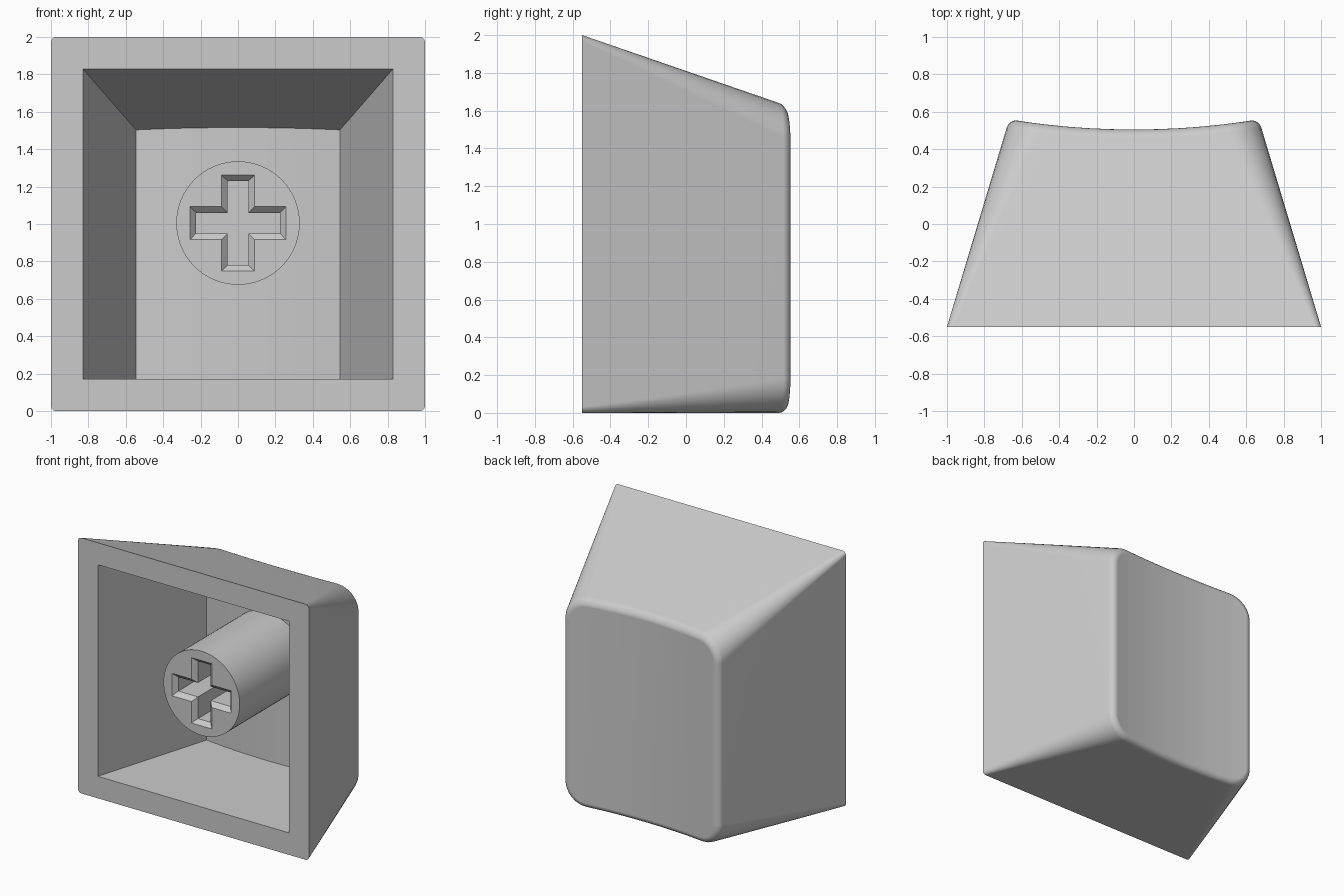
import bpy, bmesh
from math import pi, cos, sin, radians

if "Cube" in bpy.data.objects:
    bpy.data.objects.remove(bpy.data.objects["Cube"])

grey = bpy.data.materials.new("matte grey")
grey.use_nodes = True
COLOR = (0.6, 0.6, 0.6, 1)
grey.diffuse_color = COLOR
grey.node_tree.nodes["Principled BSDF"].inputs["Base Color"].default_value = COLOR

FRONT = -0.55
STEM_Z = 1.005


def dish(x):
    """Depth of the scooped back face, hollow across x."""
    return 0.505 + 0.05 * (x / 0.65) ** 2


def loft(name, rings, strip_cap=False):
    """Skin a list of equal-length closed rings and cap both ends."""
    bm = bmesh.new()
    loops = [[bm.verts.new(p) for p in ring] for ring in rings]
    n = len(loops[0])
    for a, b in zip(loops, loops[1:]):
        for i in range(n):
            j = (i + 1) % n
            bm.faces.new((a[i], a[j], b[j], b[i]))
    bm.faces.new(loops[0])
    last = loops[-1]
    if strip_cap:  # join upper and lower halves of the ring column by column
        for i in range(n // 2 - 1):
            bm.faces.new((last[i], last[i + 1], last[n - 2 - i], last[n - 1 - i]))
    else:
        bm.faces.new(last)
    bmesh.ops.recalc_face_normals(bm, faces=bm.faces)
    mesh = bpy.data.meshes.new(name)
    bm.to_mesh(mesh)
    bm.free()
    obj = bpy.data.objects.new(name, mesh)
    bpy.context.collection.objects.link(obj)
    mesh.materials.append(grey)
    return obj


def outline(hx, low, high, r, arc):
    """Rounded rectangle in x and z: upper half left to right, then lower back."""
    hz, cz = (high - low) / 2, (high + low) / 2
    left = [(pi - pi / 2 * k / max(arc, 1)) for k in range(arc + 1)]
    corner = [(-(hx - r) + r * cos(a), hz - r + r * sin(a)) for a in left]
    straight = [((hx - r) * (k / 4 - 1), hz) for k in range(1, 8)]
    upper = corner + straight + [(-x, z) for x, z in reversed(corner)]
    lower = [(x, -z) for x, z in reversed(upper)]
    return [(x, cz + z) for x, z in upper + lower]


def tapered_ring(t, drop, inset, wall, start, r, arc):
    """One ring of the tapered body; t runs from the open front to the dish."""
    def at(y):
        d = y - FRONT
        return outline(1 - wall - 0.3 * d - inset, wall + inset,
                       2 - wall - 0.345 * d - inset, r, arc)
    ring = []
    for i, (x, z) in enumerate(at(start + t * (0.51 - drop - start))):
        y = start + t * (dish(x) - drop - start)
        px, pz = at(y)[i]
        ring.append((px, y, pz))
    return ring


def cut(obj, cutter):
    mod = obj.modifiers.new("cut", "BOOLEAN")
    mod.operation, mod.solver, mod.object = "DIFFERENCE", "EXACT", cutter
    bpy.context.view_layer.objects.active = obj
    bpy.ops.object.modifier_apply(modifier=mod.name)
    bpy.data.objects.remove(cutter)


def smooth(obj):
    bpy.ops.object.select_all(action="DESELECT")
    obj.select_set(True)
    bpy.context.view_layer.objects.active = obj
    bpy.ops.object.shade_smooth_by_angle(angle=radians(30))
    mod = obj.modifiers.new("even shading", "WEIGHTED_NORMAL")
    mod.keep_sharp = True


# Outer shell: corners grow rounder toward the back, with a filleted back edge
EDGE = 0.045
rings = [tapered_ring(t, EDGE, 0, 0, FRONT, 0.03 + 0.15 * t, 6)
         for t in (0, 0.25, 0.5, 0.75, 1)]
for k in range(1, 6):
    a = pi / 2 * k / 5
    inset = EDGE * (1 - cos(a))
    rings.append(tapered_ring(1, EDGE * (1 - sin(a)), inset, 0, FRONT, 0.18 - inset, 6))
shell = loft("cap_shell", rings, strip_cap=True)

# Hollow inside with a sharp-cornered tapered cavity
cavity = loft("cavity_cutter",
              [tapered_ring(t, 0.15, 0, 0.172, FRONT - 0.1, 0, 0) for t in (0, 1)],
              strip_cap=True)
cut(shell, cavity)
smooth(shell)


# Round mounting stem
def circle(y, radius=0.33, sides=64):
    return [(radius * cos(2 * pi * k / sides), y, STEM_Z + radius * sin(2 * pi * k / sides))
            for k in range(sides)]


stem = loft("mounting_stem", [circle(-0.45), circle(0.42)])


# Cross-shaped socket with a chamfered mouth
def cross(y, arm, half):
    quarter = [(arm, -half), (arm, half), (half, half)]
    points = []
    for _ in range(4):
        points += quarter
        quarter = [(-v, u) for u, v in quarter]
    return [(u, y, STEM_Z + v) for u, v in points]


socket = loft("socket_cutter",
              [cross(-0.46, 0.265, 0.098), cross(-0.417, 0.225, 0.055), cross(0.1, 0.225, 0.055)])
cut(stem, socket)
smooth(stem)
